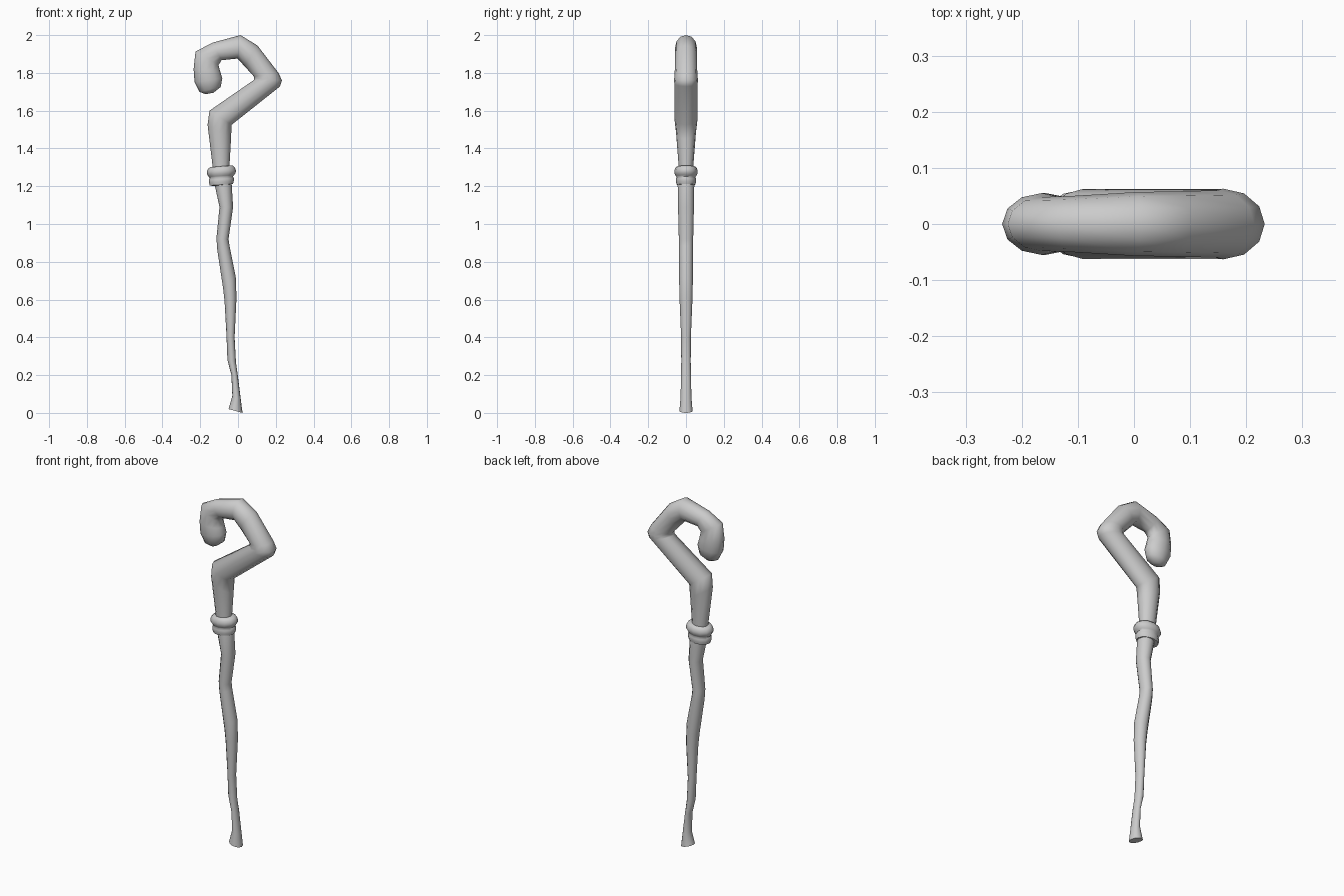
import bpy
import bmesh
import math
from mathutils import Vector

SIDES = 12


def loft(name, rings):
    """Skin ellipses given by centre, half-width vector and depth vector."""
    bm = bmesh.new()
    loops = []
    for c, u, v in rings:
        loops.append([bm.verts.new(c + u * math.cos(2 * math.pi * i / SIDES)
                                   + v * math.sin(2 * math.pi * i / SIDES))
                      for i in range(SIDES)])
    for a, b in zip(loops, loops[1:]):
        for i in range(SIDES):
            j = (i + 1) % SIDES
            bm.faces.new((a[i], a[j], b[j], b[i]))
    bm.faces.new(loops[0])
    bm.faces.new(loops[-1])
    bmesh.ops.recalc_face_normals(bm, faces=bm.faces)
    mesh = bpy.data.meshes.new(name)
    bm.to_mesh(mesh)
    bm.free()
    ob = bpy.data.objects.new(name, mesh)
    bpy.context.collection.objects.link(ob)
    bpy.ops.object.select_all(action='DESELECT')
    ob.select_set(True)
    bpy.context.view_layer.objects.active = ob
    bpy.ops.object.shade_smooth_by_angle(angle=math.radians(60))
    return ob


def spans(rows):
    """Rows of left x, z, right x, z and half depth in y."""
    rings = []
    for x0, z0, x1, z1, hy in rows:
        a, b = Vector((x0, 0, z0)), Vector((x1, 0, z1))
        rings.append(((a + b) / 2, (b - a) / 2, Vector((0, hy, 0))))
    return rings


# Gnarled shaft, foot to collar
shaft = [
    (-.05, .03, .024, .01, .035), (-.03, .09, .015, .07, .029),
    (-.035, .20, 0, .19, .026), (-.056, .28, -.011, .27, .025),
    (-.061, .41, -.018, .40, .026), (-.071, .59, -.008, .61, .034),
    (-.079, .66, -.012, .72, .036), (-.11, .865, -.045, .885, .037),
    (-.114, .925, -.05, .92, .038), (-.098, 1.09, -.026, 1.09, .042),
    (-.124, 1.21, -.034, 1.22, .044), (-.135, 1.30, -.045, 1.30, .038),
]
foot_drop = [(a, b - .01, c, d - .01, e) for a, b, c, d, e in shaft[:1]]
loft("shaft", spans(foot_drop + shaft[1:]))

# Crooked head curling round to a blunt tip
head = [
    (-.133, 1.26, -.045, 1.26, .038), (-.135, 1.31, -.045, 1.31, .039),
    (-.161, 1.525, -.037, 1.45, .053), (-.151, 1.60, -.034, 1.525, .062),
    (.085, 1.763, .222, 1.728, .062), (.085, 1.771, .233, 1.76, .063),
    (.085, 1.78, .214, 1.80, .060), (.035, 1.835, .103, 1.945, .058),
    (-.003, 1.876, .013, 2.0, .057), (-.087, 1.867, -.135, 1.96, .050),
    (-.103, 1.842, -.225, 1.913, .048), (-.095, 1.81, -.235, 1.82, .055),
    (-.083, 1.772, -.23, 1.75, .055), (-.092, 1.725, -.204, 1.70, .044),
    (-.13, 1.695, -.172, 1.687, .020),
]
loft("crook_head", spans(head))

# Double-ringed collar: height and fraction of full radius
profile = [(1.205, .55), (1.208, .80), (1.222, .85), (1.238, .86), (1.248, .80),
           (1.255, .88), (1.267, .98), (1.28, 1.0), (1.295, .93), (1.305, .78),
           (1.306, .55)]
loft("collar", [(Vector((-.088, 0, z)), Vector((.077 * r, 0, .004)),
                 Vector((0, .062 * r, 0))) for z, r in profile])
